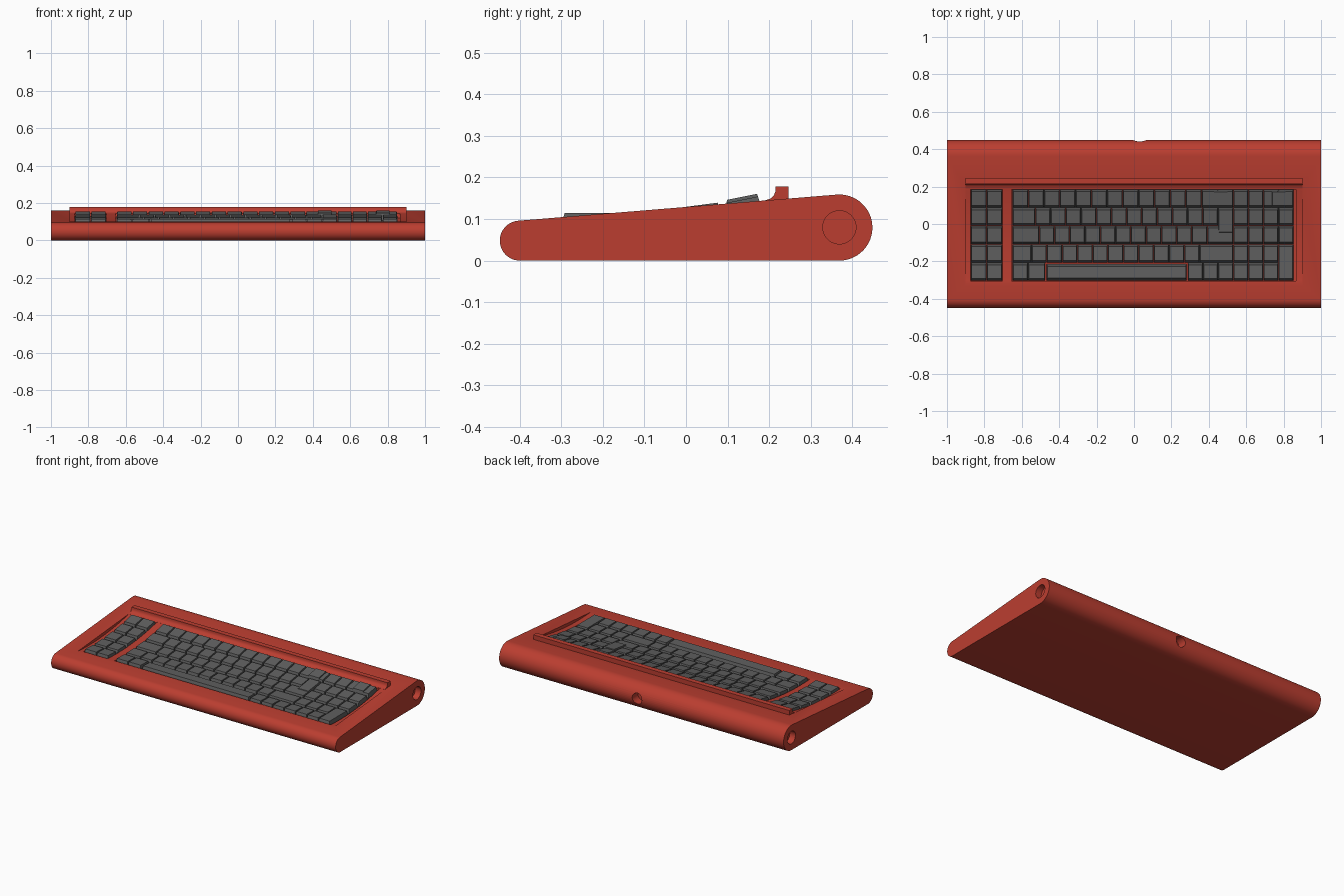
import bpy, bmesh, math

if "Cube" in bpy.data.objects:
    bpy.data.objects.remove(bpy.data.objects["Cube"])


def material(name, rgb):
    m = bpy.data.materials.new(name)
    m.diffuse_color = (*rgb, 1)
    m.use_nodes = True
    m.node_tree.nodes["Principled BSDF"].inputs["Base Color"].default_value = m.diffuse_color
    return m


RED = material("case red", (0.50, 0.048, 0.030))
GREY = material("key grey", (0.115, 0.115, 0.115))


def finish(bm, name, mat):
    bmesh.ops.recalc_face_normals(bm, faces=bm.faces)
    me = bpy.data.meshes.new(name)
    bm.to_mesh(me)
    bm.free()
    me.materials.append(mat)
    ob = bpy.data.objects.new(name, me)
    bpy.context.collection.objects.link(ob)
    return ob


def prism(name, profile, x0, x1, mat=RED):
    """Extrude a y-z profile along x."""
    bm = bmesh.new()
    a = [bm.verts.new((x0, y, z)) for y, z in profile]
    b = [bm.verts.new((x1, y, z)) for y, z in profile]
    bm.faces.new(a)
    bm.faces.new(b[::-1])
    for i in range(len(a)):
        j = (i + 1) % len(a)
        bm.faces.new((a[i], b[i], b[j], a[j]))
    return finish(bm, name, mat)


def cylinder(name, r, depth, loc, rot):
    bpy.ops.mesh.primitive_cylinder_add(vertices=40, radius=r, depth=depth, location=loc, rotation=rot)
    ob = bpy.context.object
    ob.name = name
    ob.data.materials.append(RED)
    return ob


def cut(target, cutter):
    m = target.modifiers.new("cut", 'BOOLEAN')
    m.operation, m.solver, m.object = 'DIFFERENCE', 'EXACT', cutter
    bpy.context.view_layer.objects.active = target
    bpy.ops.object.modifier_apply(modifier=m.name)
    bpy.data.objects.remove(cutter, do_unlink=True)


def smooth(ob):
    bpy.ops.object.select_all(action='DESELECT')
    ob.select_set(True)
    bpy.context.view_layer.objects.active = ob
    bpy.ops.object.shade_smooth_by_angle(angle=math.radians(30))


def arc(cy, r, a0, a1, n=24):
    """Arc resting on the ground (centre height equals radius)."""
    return [(cy + r * math.cos(math.radians(a0 + (a1 - a0) * i / n)),
             r + r * math.sin(math.radians(a0 + (a1 - a0) * i / n))) for i in range(n + 1)]


def deck(y):
    """Height of the concave key deck."""
    return 0.0964 + 0.083 * (y + 0.402) - (y + 0.33) * (0.2 - y) / 3.4


def deck_profile(y0, y1, drop, n=20):
    ys = [y0 + (y1 - y0) * i / n for i in range(n + 1)]
    return [(y, deck(y) - drop) for y in ys] + [(y1, 0.3), (y0, 0.3)]


# Wedge case with rounded front and rear edges
case = prism("case", arc(0.369, 0.0795, -90, 94.75) + arc(-0.4, 0.048, 94.75, 270), -1, 1)
cut(case, prism("deck_cutter", deck_profile(-0.33, 0.2, 0), -0.9, 0.9))
for x0, x1 in ((-0.873, -0.703), (-0.655, 0.865)):
    cut(case, prism("well_cutter", deck_profile(-0.305, 0.185, 0.022), x0, x1))

# Round sockets in both ends and in the rear edge
for s in (-1, 1):
    cut(case, cylinder("end_socket_cutter", 0.04, 0.08, (s, 0.369, 0.08), (0, math.pi / 2, 0)))
cut(case, cylinder("rear_socket_cutter", 0.034, 0.12, (0.031, 0.45, 0.08), (math.pi / 2, 0, 0)))
smooth(case)

# Raised lip behind the keys
lip = prism("rear_lip", [(0.19, 0.13), (0.19, 0.1445), (0.203, 0.149), (0.211, 0.156), (0.215, 0.166),
                         (0.215, 0.178), (0.247, 0.178), (0.247, 0.14)], -0.9, 0.9)
smooth(lip)


def key(bm, x0, x1, y0, y1, h=0.014):
    """Tapered keycap that follows the deck slope."""
    g, ix, iy = 0.001, 0.0045, 0.012
    lo = [(x0 + g, y0 + g), (x1 - g, y0 + g), (x1 - g, y1 - g), (x0 + g, y1 - g)]
    hi = [(x0 + ix, y0 + iy), (x1 - ix, y0 + iy), (x1 - ix, y1 - iy), (x0 + ix, y1 - iy)]
    b = [bm.verts.new((x, y, deck(y) - 0.021)) for x, y in lo]
    t = [bm.verts.new((x, y, deck(y) + h)) for x, y in hi]
    bm.faces.new(b[::-1])
    bm.faces.new(t)
    for i in range(4):
        j = (i + 1) % 4
        bm.faces.new((b[i], b[j], t[j], t[i]))


def key_row(bm, x0, x1, widths, y, h=0.014):
    u = (x1 - x0) / sum(widths)
    for w in widths:
        key(bm, x0, x0 + w * u, y - 0.049, y + 0.049, h)
        x0 += w * u


ROWS = [0.136, 0.039, -0.059, -0.157, -0.255]

# Two columns of function keys on the left
bm = bmesh.new()
for y in ROWS:
    key_row(bm, -0.872, -0.704, [1, 1], y)
finish(bm, "function_keys", GREY)

# Main typing block
bm = bmesh.new()
L, R = -0.65, 0.53
key_row(bm, L, R, [1] * 14, ROWS[0])
key_row(bm, L, 0.449, [1.5] + [1] * 12, ROWS[1])
key_row(bm, L, R, [1.75] + [1] * 11 + [1.7], ROWS[2])
key_row(bm, L, R, [1.25] + [1] * 11 + [2.2], ROWS[3])
key_row(bm, L, -0.475, [1, 1.1], ROWS[4])
key_row(bm, 0.288, R, [1, 1, 1], ROWS[4])
finish(bm, "typing_keys", GREY)

# Tall return key reaching into the row in front
bm = bmesh.new()
key(bm, 0.449, R, -0.056, 0.088, 0.018)
finish(bm, "return_key", GREY)

# Long space bar standing in its own gap
bm = bmesh.new()
key(bm, -0.468, 0.282, -0.302, -0.214)
finish(bm, "space_bar", GREY)

# Number pad with a double height key in the corner
bm = bmesh.new()
for y in ROWS[:3]:
    key_row(bm, R, 0.853, [1, 1, 1, 1], y)
for y in ROWS[3:]:
    key_row(bm, R, 0.772, [1, 1, 1], y)
key(bm, 0.772, 0.853, -0.304, -0.108)
finish(bm, "number_pad", GREY)

# Taller accent keys in the back row
bm = bmesh.new()
for x in (0.424, 0.735):
    key(bm, x, x + 0.08, 0.087, 0.183, 0.021)
finish(bm, "tall_keys", GREY)
